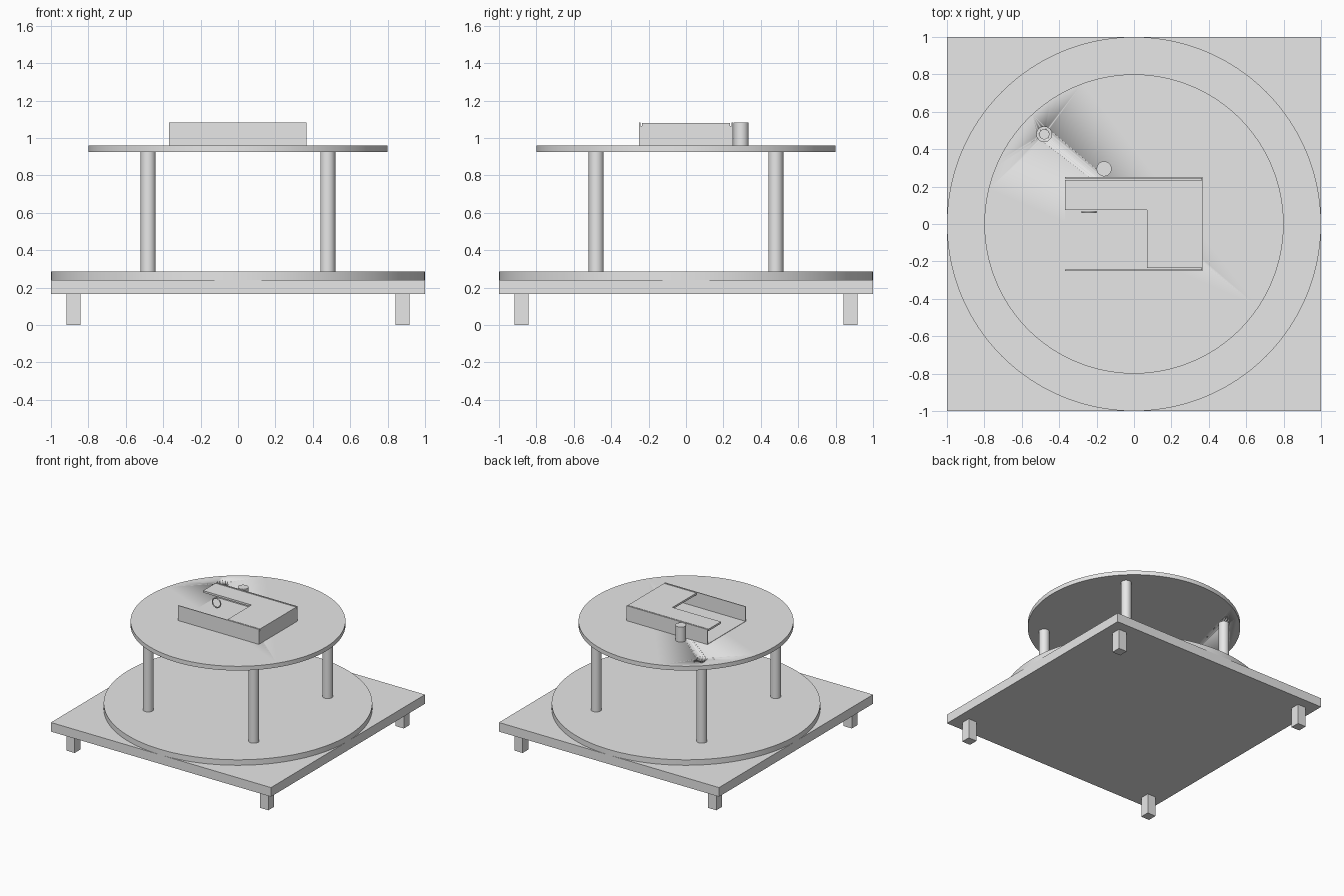
import bpy
import bmesh
from math import pi, radians

cube = bpy.data.objects.get("Cube")
if cube:
    bpy.data.objects.remove(cube, do_unlink=True)

grey = bpy.data.materials.new("plain_grey")
grey.use_nodes = True
grey.diffuse_color = (0.8, 0.8, 0.8, 1)
grey.node_tree.nodes["Principled BSDF"].inputs["Base Color"].default_value = (0.8, 0.8, 0.8, 1)


def finish(obj, name, smooth=False):
    obj.name = obj.data.name = name
    obj.data.materials.append(grey)
    if smooth:
        bpy.ops.object.shade_smooth_by_angle(angle=radians(30))
    return obj


def box(name, x0, x1, y0, y1, z0, z1):
    bpy.ops.mesh.primitive_cube_add(size=1)
    obj = bpy.context.object
    for v in obj.data.vertices:
        v.co.x = x1 if v.co.x > 0 else x0
        v.co.y = y1 if v.co.y > 0 else y0
        v.co.z = z1 if v.co.z > 0 else z0
    return finish(obj, name)


def cylinder(name, x, y, radius, z0, z1, sides=48):
    bpy.ops.mesh.primitive_cylinder_add(vertices=sides, radius=radius, depth=z1 - z0,
                                        location=(x, y, (z0 + z1) / 2))
    return finish(bpy.context.object, name, True)


def drill(target, x, y, radius, z0, z1):
    cutter = cylinder("hole_cutter", x, y, radius, z0, z1)
    cutter.hide_render = True
    mod = target.modifiers.new("hole", "BOOLEAN")
    mod.operation = "DIFFERENCE"
    mod.solver = "EXACT"
    mod.object = cutter
    bpy.context.view_layer.objects.active = target
    bpy.ops.object.modifier_apply(modifier=mod.name)
    bpy.data.objects.remove(cutter, do_unlink=True)


# Square base on four feet, with a round platform on it
FLOOR, DECK, SHELF, TOP = 0.165, 0.285, 0.925, 0.96
box("base_plate", -1, 1, -1, 1, FLOOR, 0.24)
cylinder("lower_disc", 0, 0, 1, 0.24, DECK, 160)
upper_disc = cylinder("upper_disc", 0, 0, 0.8, SHELF, TOP, 160)

# Feet and posts at the four corners; one post is a tube open at the top
POST = 0.48
for sx, side in ((1, "left"), (-1, "right")):
    for sy, end in ((1, "back"), (-1, "front")):
        x, y = sx * 0.88, sy * 0.88
        box(f"{end}_{side}_foot", x - 0.038, x + 0.038, y - 0.038, y + 0.038, 0, FLOOR)
        post = cylinder(f"{end}_{side}_post", sx * POST, sy * POST, 0.04, DECK, SHELF)
        if sx < 0 < sy:
            drill(post, -POST, POST, 0.025, 0.3, 1)
            drill(upper_disc, -POST, POST, 0.04, 0.9, 1)

# Open housing: floor, three thin walls and a recessed L-shaped cover
X0, X1, Y, H, T = -0.37, 0.365, 0.25, 1.083, 0.007
box("housing_floor", X0, X1, -Y, Y, TOP, TOP + 0.003)
box("housing_front_wall", X0, X1, -Y, T - Y, TOP, H)
box("housing_back_wall", X0, X1, Y - T, Y, TOP, H)
box("housing_side_wall", X1 - T, X1, T - Y, Y - T, TOP, H - 0.018)

outline = [(X0, 0.075), (0.07, 0.075), (0.07, -0.235), (X1, -0.235), (X1, 0.235), (X0, 0.235)]
bm = bmesh.new()
face = bm.faces.new([bm.verts.new((x, y, H - 0.018)) for x, y in outline])
grown = bmesh.ops.extrude_face_region(bm, geom=[face])["geom"]
bmesh.ops.translate(bm, vec=(0, 0, 0.016),
                    verts=[g for g in grown if isinstance(g, bmesh.types.BMVert)])
bmesh.ops.recalc_face_normals(bm, faces=bm.faces)
mesh = bpy.data.meshes.new("housing_cover")
bm.to_mesh(mesh)
bm.free()
cover = bpy.data.objects.new("housing_cover", mesh)
bpy.context.collection.objects.link(cover)
finish(cover, "housing_cover")

# Upright ring inside the housing and a short peg behind it
bpy.ops.mesh.primitive_torus_add(major_radius=0.037, minor_radius=0.005, major_segments=48,
                                 minor_segments=12, location=(-0.24, 0.064, 1.02),
                                 rotation=(pi / 2, 0, 0))
finish(bpy.context.object, "upright_ring", True)
cylinder("peg", -0.16, 0.295, 0.04, TOP, H)
